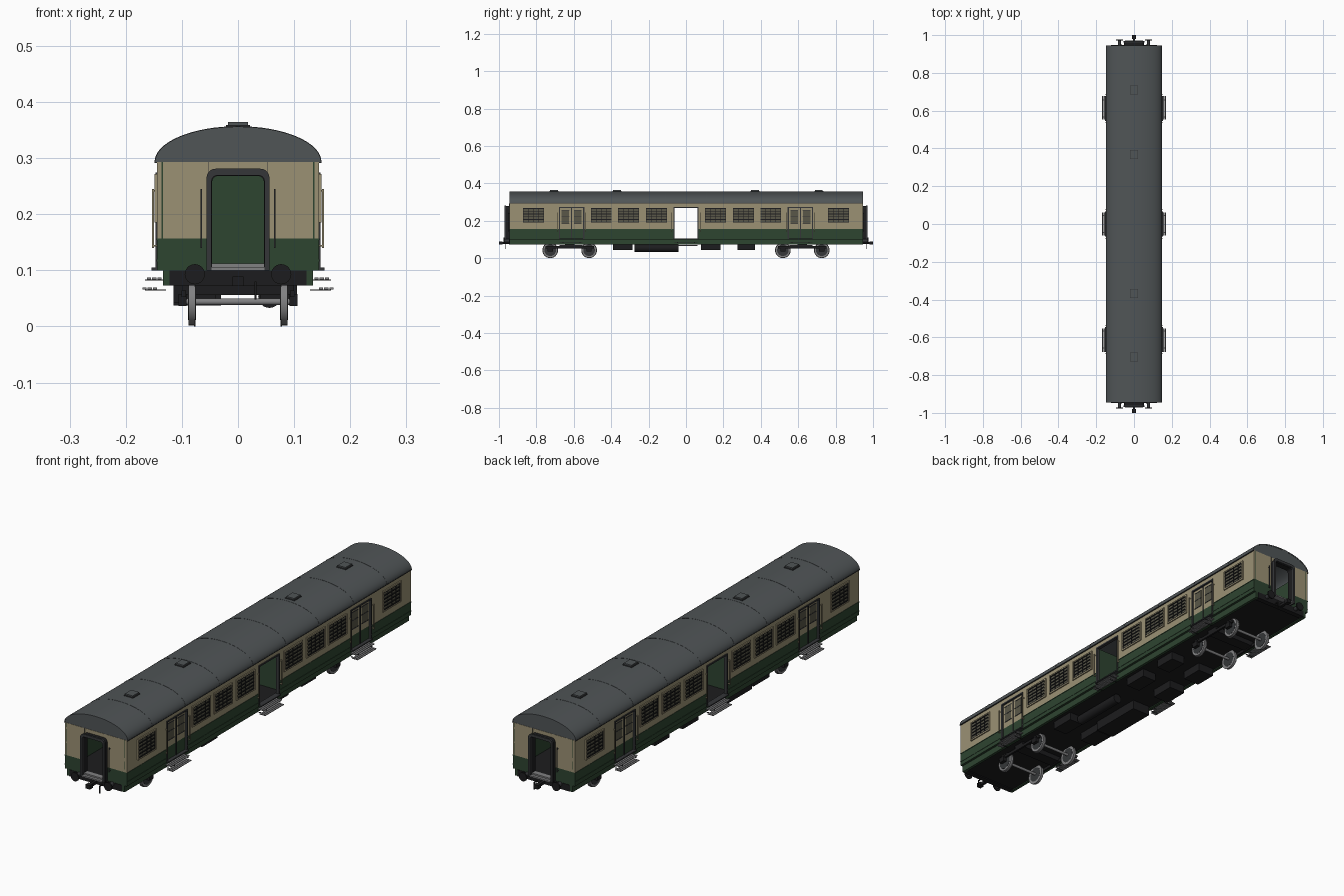
import bpy, bmesh, math
from mathutils import Matrix, Vector

if "Cube" in bpy.data.objects:
    bpy.data.objects.remove(bpy.data.objects["Cube"])


def mat(name, r, g, b):
    m = bpy.data.materials.new(name)
    m.diffuse_color = (r, g, b, 1)
    m.use_nodes = True
    m.node_tree.nodes["Principled BSDF"].inputs["Base Color"].default_value = m.diffuse_color
    return m


CREAM = mat("cream paint", 0.33, 0.285, 0.175)
GREEN = mat("dark green paint", 0.027, 0.058, 0.03)
ROOF = mat("roof grey", 0.08, 0.09, 0.094)
BLACK = mat("underframe black", 0.012, 0.012, 0.013)
STEEL = mat("steel grey", 0.22, 0.22, 0.225)
DARK = mat("dark grey metal", 0.035, 0.037, 0.04)
GLASS = mat("smoky glass", 0.10, 0.095, 0.065)


def finish(name, bm, material, smooth=False):
    bmesh.ops.recalc_face_normals(bm, faces=bm.faces)
    me = bpy.data.meshes.new(name)
    bm.to_mesh(me)
    bm.free()
    me.materials.append(material)
    ob = bpy.data.objects.new(name, me)
    bpy.context.collection.objects.link(ob)
    if smooth:
        bpy.context.view_layer.objects.active = ob
        ob.select_set(True)
        bpy.ops.object.shade_smooth_by_angle(angle=math.radians(35))
        ob.select_set(False)
    return ob


def boxes(name, material, items):
    """Each item is x0, x1, y0, y1, z0, z1."""
    bm = bmesh.new()
    for x0, x1, y0, y1, z0, z1 in items:
        m = Matrix.Translation(((x0 + x1) / 2, (y0 + y1) / 2, (z0 + z1) / 2))
        m = m @ Matrix.Diagonal((abs(x1 - x0), abs(y1 - y0), abs(z1 - z0), 1))
        bmesh.ops.create_cube(bm, size=1, matrix=m)
    return finish(name, bm, material)


def cylinders(name, material, items, axis, seg=24):
    """Each item is centre, radius, length."""
    rot = Vector((0, 0, 1)).rotation_difference(Vector(axis)).to_matrix().to_4x4()
    bm = bmesh.new()
    for c, r, length in items:
        bmesh.ops.create_cone(bm, cap_ends=True, segments=seg, radius1=r, radius2=r,
                              depth=length, matrix=Matrix.Translation(c) @ rot)
    return finish(name, bm, material, True)


def strip(bm, outer, inner, y0, y1):
    """Solid band between two matching xz paths, extruded along y."""
    rows = [[bm.verts.new((x, y, z)) for x, z in p]
            for p, y in ((outer, y0), (outer, y1), (inner, y1), (inner, y0))]
    for i in range(len(outer) - 1):
        for k in range(4):
            a, b = rows[k], rows[(k + 1) % 4]
            bm.faces.new((a[i], a[i + 1], b[i + 1], b[i]))
    for i in (0, -1):
        bm.faces.new([r[i] for r in rows])


def mx(items):
    return items + [(-x0, -x1, *rest) for x0, x1, *rest in items]


def my(items):
    return items + [(x0, x1, -y0, -y1, *rest) for x0, x1, y0, y1, *rest in items]


L, W, FLOOR, BELT, EAVE, HEAD = 0.945, 0.144, 0.10, 0.157, 0.293, 0.272
DOORS, DW = (-0.612, 0.0, 0.612), 0.066
WINDOWS = [s * y for y in (0.815, 0.453, 0.308, 0.158) for s in (-1, 1)]

# side walls, split at the doorways
edges = [-L] + [d + s * DW for d in DOORS for s in (-1, 1)] + [L]
spans = list(zip(edges[0::2], edges[1::2]))
WI = W - 0.008
boxes("side_wall_lower", GREEN, mx([(WI, W, a, b, FLOOR, BELT) for a, b in spans]))
boxes("side_wall_upper", CREAM, mx(
    [(WI, W, a, b, BELT, EAVE) for a, b in spans]
    + [(WI, W, d - DW, d + DW, HEAD, EAVE) for d in DOORS]))
boxes("wall_lining", GREEN, mx([(WI - 0.002, WI, a, b, FLOOR, EAVE) for a, b in spans]))
boxes("side_skirt", GREEN, mx([(0.122, 0.134, -L, L, 0.073, FLOOR)]))
boxes("belt_moulding", GREEN, mx([(W, W + 0.0015, a, b, z, z + 0.003)
                                  for a, b in spans for z in (0.116, BELT - 0.003)]))

# end walls around the gangway doorway
boxes("end_wall_lower", GREEN, mx(my([(0.048, W - 0.002, L - 0.01, L, FLOOR, BELT)])))
boxes("end_wall_upper", CREAM, mx(my([(0.048, W - 0.002, L - 0.01, L, BELT, EAVE)]))
      + my([(-0.048, 0.048, L - 0.01, L, 0.27, EAVE)]))
boxes("end_wall_lining", GREEN, mx(my([(0.048, WI, L - 0.012, L - 0.01, FLOOR, EAVE)])))
boxes("end_wall_seam", DARK, mx(my([(0.0515, 0.0525, L, L + 0.001, 0.27, EAVE)])))
boxes("end_handrail", DARK, mx(my([(0.064, 0.067, L + 0.004, L + 0.007, 0.14, 0.245),
                                   (0.064, 0.067, L, L + 0.005, 0.145, 0.148),
                                   (0.064, 0.067, L, L + 0.005, 0.237, 0.24)])))

# interior floor and partitions
boxes("floor", BLACK, [(-0.132, 0.132, -L + 0.002, L - 0.002, 0.077, FLOOR + 0.002)])
boxes("partition", GREEN, my([(-WI, WI, 0.095, 0.10, FLOOR, EAVE)]))


# roof with ribs and vents
def arc(a, b, n=32):
    return [(-a * math.cos(math.pi * i / n), EAVE + b * math.sin(math.pi * i / n))
            for i in range(n + 1)]


bm = bmesh.new()
strip(bm, arc(0.148, 0.063), arc(0.144, 0.058), -L, L)
finish("roof", bm, ROOF, True)
bm = bmesh.new()
for s in (-1, 1):
    strip(bm, arc(0.147, 0.062), [(x, EAVE - 0.001) for x, z in arc(0.147, 0)],
          s * (L - 0.012), s * (L - 0.001))
finish("roof_end", bm, ROOF, True)
bm = bmesh.new()
for y in (-0.78, -0.56, -0.33, -0.11, 0.11, 0.33, 0.56, 0.78):
    strip(bm, arc(0.1488, 0.0638), arc(0.147, 0.062), y - 0.002, y + 0.002)
finish("roof_rib", bm, ROOF, True)
boxes("gutter", DARK, mx([(W, 0.149, -L, L, EAVE - 0.002, EAVE + 0.001)]))
VENTS = (-0.705, -0.368, 0.368, 0.71)
boxes("vent_base", DARK, [(-0.021, 0.021, y - 0.024, y + 0.024, 0.352, 0.3585) for y in VENTS])
boxes("vent_cap", ROOF, [(-0.018, 0.018, y - 0.021, y + 0.021, 0.3585, 0.364) for y in VENTS])

# windows: frame, pane and grille
hw, z0, z1, t = 0.056, 0.190, 0.267, 0.005
boxes("window_pane", GLASS, mx([(W, W + 0.001, y - hw, y + hw, z0, z1) for y in WINDOWS]))
boxes("window_frame", CREAM, mx([f for y in WINDOWS for f in (
    (W, W + 0.005, y - hw - t, y - hw, z0 - t, z1 + t),
    (W, W + 0.005, y + hw, y + hw + t, z0 - t, z1 + t),
    (W, W + 0.005, y - hw, y + hw, z0 - t, z0),
    (W, W + 0.005, y - hw, y + hw, z1, z1 + t))]))
boxes("window_grille", BLACK, mx(
    [(W, W + 0.004, y - hw, y + hw, z0 + k * 0.0147, z0 + k * 0.0147 + 0.0045)
     for y in WINDOWS for k in range(6)]
    + [(W, W + 0.003, y + k * 0.0275 - 0.0015, y + k * 0.0275 + 0.0015, z0, z1)
       for y in WINDOWS for k in range(-2, 3)]))

# side doorways: dark frames, sills, rails, closed double doors at the outer pairs
boxes("door_frame", DARK, mx([f for d in DOORS for f in (
    (WI - 0.003, W + 0.003, d - DW - 0.002, d - DW + 0.004, FLOOR, HEAD + 0.002),
    (WI - 0.003, W + 0.003, d + DW - 0.004, d + DW + 0.002, FLOOR, HEAD + 0.002),
    (WI - 0.003, W + 0.003, d - DW, d + DW, HEAD - 0.004, HEAD + 0.002))]))
boxes("door_sill", DARK, mx([(0.13, 0.154, d - DW, d + DW, FLOOR, FLOOR + 0.005) for d in DOORS]))
boxes("door_handrail", CREAM, mx([(W + 0.006, W + 0.009, y - 0.0015, y + 0.0015, 0.14, 0.245)
                                  for d in DOORS for y in (d - DW - 0.01, d + DW + 0.01)]))
boxes("door_rail_bracket", CREAM, mx([(W, W + 0.008, y - 0.0015, y + 0.0015, z, z + 0.003)
                                      for d in DOORS for y in (d - DW - 0.01, d + DW + 0.01)
                                      for z in (0.142, 0.24)]))
OUT = (DOORS[0], DOORS[2])
boxes("door_leaf_upper", CREAM, mx([(0.134, 0.139, d - DW, d + DW, BELT, HEAD) for d in OUT]))
boxes("door_leaf_lower", GREEN, mx([(0.134, 0.139, d - DW, d + DW, FLOOR, BELT) for d in OUT]))
boxes("door_glass", GLASS, mx([(0.139, 0.140, d + s * 0.033 - 0.02, d + s * 0.033 + 0.02, 0.185, 0.255)
                               for d in OUT for s in (-1, 1)]))
boxes("door_trim", DARK, mx(
    [(0.139, 0.142, d - 0.002, d + 0.002, FLOOR, HEAD) for d in OUT]
    + [(0.139, 0.141, d + s * 0.033 - 0.021, d + s * 0.033 + 0.021, z, z + 0.003)
       for d in OUT for s in (-1, 1) for z in (0.183, 0.22, 0.254)]))

# slatted footsteps under each doorway
boxes("footstep", STEEL, mx([(x + k * 0.0095, x + k * 0.0095 + 0.0075, 1.005 * d - 0.062,
                              1.005 * d + 0.062, z, z + 0.003)
                             for d in DOORS for x, z in ((0.136, 0.084), (0.144, 0.066))
                             for k in range(3)]))
boxes("footstep_bracket", DARK, mx([(0.128, 0.166, d + s * 0.045 - 0.002, d + s * 0.045 + 0.002, z, z + 0.002)
                                    for d in DOORS for s in (-1, 1) for z in (0.064, 0.082)]))


# gangway arches at both ends
def arch(w, top, r, n=6):
    right = [(w - r + r * math.cos(a), top - r + r * math.sin(a))
             for a in [math.pi / 2 * i / n for i in range(n + 1)]]
    half = [(w, FLOOR)] + right
    return half + [(-x, z) for x, z in reversed(half)]


for name, o, i, y0, y1, m in (("gangway_bellows", 0.053, 0.046, L - 0.01, 0.962, BLACK),
                              ("gangway_rim", 0.056, 0.047, 0.962, 0.970, DARK)):
    bm = bmesh.new()
    for s in (-1, 1):
        strip(bm, arch(o, 0.225 + o, 0.016), arch(i, 0.222 + i, 0.010), s * y0, s * y1)
    finish(name, bm, m, True)
boxes("gangway_threshold", STEEL, my([(-0.047, 0.047, L - 0.01, 0.972, FLOOR, 0.106),
                                      (-0.047, 0.047, L - 0.01, 0.96, 0.106, 0.112)]))

# headstocks, buffers, couplers and hoses
boxes("headstock", BLACK, my([(-0.122, 0.122, L - 0.02, L + 0.002, 0.073, FLOOR)]))
BUF = [(x, y) for x in (-0.077, 0.077) for y in (-1, 1)]
cylinders("buffer_shank", DARK, [((x, s * 0.957, 0.093), 0.009, 0.03) for x, s in BUF], (0, 1, 0))
cylinders("buffer_head", BLACK, [((x, s * 0.974, 0.093), 0.018, 0.006) for x, s in BUF], (0, 1, 0))
boxes("coupler", BLACK, my([(-0.006, 0.006, L, 0.985, 0.075, 0.087),
                            (-0.010, 0.010, 0.980, 1.0, 0.072, 0.089)]))
boxes("brake_hose", BLACK, my([(0.029, 0.033, L, 0.966, 0.076, 0.080),
                               (0.029, 0.033, 0.962, 0.966, 0.048, 0.080)]))

# bogies
BOGIES = (-0.622, 0.622)
AXLES = [b + s * 0.104 for b in BOGIES for s in (-1, 1)]
SIDES = (-1, 1)
cylinders("wheel_tread", STEEL, [((s * 0.082, y, 0.042), 0.040, 0.012) for y in AXLES for s in SIDES], (1, 0, 0), 32)
cylinders("wheel_flange", STEEL, [((s * 0.077, y, 0.042), 0.042, 0.003) for y in AXLES for s in SIDES], (1, 0, 0), 32)
cylinders("wheel_centre", DARK, [((s * 0.082, y, 0.042), 0.031, 0.014) for y in AXLES for s in SIDES], (1, 0, 0), 32)
cylinders("axle", STEEL, [((0, y, 0.044), 0.006, 0.19) for y in AXLES], (1, 0, 0), 16)
boxes("axle_box", BLACK, mx([(0.092, 0.106, y - 0.014, y + 0.014, 0.036, 0.058) for y in AXLES]))
boxes("bogie_frame", BLACK, mx([(0.093, 0.101, b - 0.13, b + 0.13, 0.052, 0.064) for b in BOGIES])
      + [(-0.1, 0.1, b - 0.025, b + 0.025, 0.056, 0.077) for b in BOGIES])

# equipment under the floor
boxes("equipment_box", BLACK, [
    (x0, x1, a, b, z, 0.078) for x0, x1 in ((-0.115, -0.04), (0.04, 0.105))
    for a, b, z in ((-0.39, -0.285, 0.043), (0.08, 0.185, 0.043), (0.275, 0.37, 0.043))]
    + [(-0.115, -0.03, -0.275, -0.04, 0.037, 0.078)])
cylinders("air_tank", BLACK, [((0.056, -0.157, 0.053), 0.02, 0.235)], (0, 1, 0))
